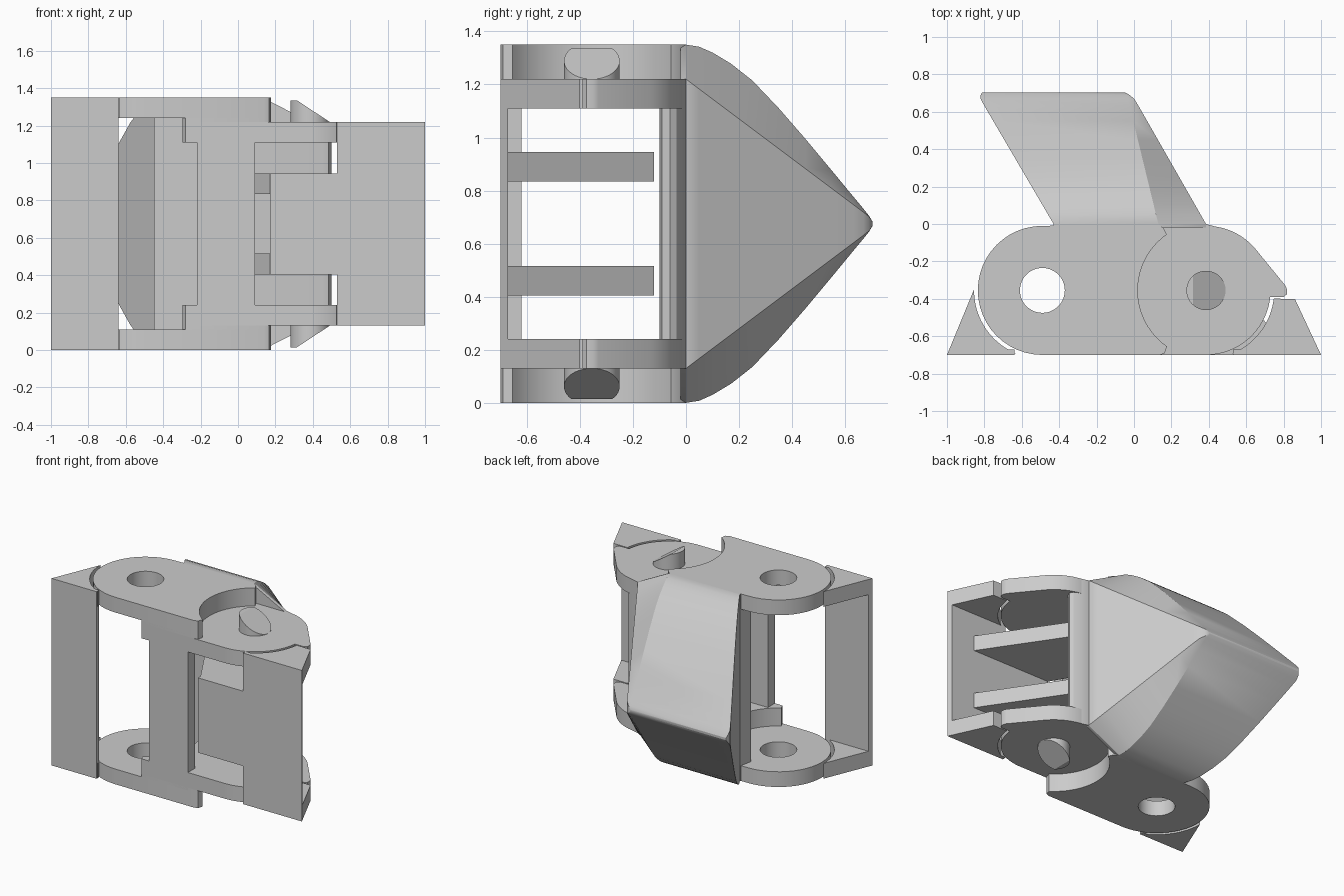
import bpy, bmesh, math
from mathutils import Vector

cube = bpy.data.objects.get("Cube")
if cube:
    bpy.data.objects.remove(cube, do_unlink=True)

H = 1.35                      # overall height; the link is symmetric about H / 2
LEFT = (-0.49, -0.355)        # hinge axes
RIGHT = (0.385, -0.355)
R, GAP = 0.345, 0.365         # lug radius and clearance radius


def arc(c, r, a0, a1, n=24):
    angles = [math.radians(a0 + (a1 - a0) * i / n) for i in range(n + 1)]
    return [(c[0] + r * math.cos(a), c[1] + r * math.sin(a)) for a in angles]


def finish(name, bm, angle=25):
    bmesh.ops.remove_doubles(bm, verts=bm.verts, dist=0.0005)
    bmesh.ops.recalc_face_normals(bm, faces=bm.faces)
    mesh = bpy.data.meshes.new(name)
    bm.to_mesh(mesh)
    bm.free()
    obj = bpy.data.objects.new(name, mesh)
    bpy.context.collection.objects.link(obj)
    bpy.ops.object.select_all(action='DESELECT')
    obj.select_set(True)
    bpy.context.view_layer.objects.active = obj
    bpy.ops.object.shade_smooth_by_angle(angle=math.radians(angle))
    return obj


def plate(name, outlines, z0, z1):
    """Extrude plan outlines (first is outer, the rest are holes) from z0 to z1."""
    bm = bmesh.new()
    edges = []
    for pts in outlines:
        vs = [bm.verts.new((x, y, z0)) for x, y in pts]
        edges += [bm.edges.new((vs[i - 1], vs[i])) for i in range(len(vs))]
    bmesh.ops.triangle_fill(bm, edges=edges, use_beauty=True, use_dissolve=False)
    out = bmesh.ops.extrude_face_region(bm, geom=bm.faces[:], use_keep_orig=True)
    top = [g for g in out["geom"] if isinstance(g, bmesh.types.BMVert)]
    bmesh.ops.translate(bm, verts=top, vec=(0, 0, z1 - z0))
    return finish(name, bm)


def plate_pair(name, outlines, z0, z1):
    plate("lower_" + name, outlines, z0, z1)
    plate("upper_" + name, outlines, H - z1, H - z0)


def rect(x0, x1, y0, y1):
    return [(x0, y0), (x1, y0), (x1, y1), (x0, y1)]


# Outer lugs with pin holes
right_socket = [(0.14, -0.7), (0.165, -0.69)] + arc(RIGHT, GAP, 235, 125) + [(0.16, -0.025), (0.13, 0.0)]
outer = arc(LEFT, R, 90, 270) + right_socket
plate_pair("outer_lug", [outer, arc(LEFT, 0.12, 0, 352, 44)], 0, 0.11)

# Spacer between the two lug levels
left_socket = arc(LEFT, GAP, 58, -58)
plate_pair("lug_spacer", [left_socket + [(-0.28, -0.7)] + right_socket + [(-0.28, -0.01)]], 0.11, 0.13)

# Inner lugs with hooked nose
hook = [(0.80, -0.39), (0.818, -0.375), (0.818, -0.35), (0.81, -0.33)]
inner = (left_socket + [(-0.28, -0.7)] + arc(RIGHT, R, 270, 354) + hook
         + arc(RIGHT, R, 39, 90) + [(-0.28, -0.01)])
plate_pair("inner_lug", [inner], 0.13, 0.24)

# Front pillar and rear wall of the body
plate("front_pillar", [rect(-0.22, 0.09, -0.7, -0.62)], 0.11, H - 0.11)
rear = [(-0.45, -0.1), (0.45, -0.1), (0.485, -0.09), (0.5, -0.06), (0.485, -0.035),
        (0.45, -0.018), (0.385, 0.0), (-0.43, 0.0)]
plate("rear_wall", [rear], 0.13, H - 0.13)
plate_pair("rear_wall_cap", [[(-0.45, -0.1), (0.1, -0.1), (0.13, 0.0), (-0.43, 0.0)]], 0, 0.13)

# Left front wedge: face plate with two gussets
left_wedge = [(-1, -0.7)] + arc(LEFT, GAP, 247, 179)
plate_pair("left_wedge", [left_wedge], 0, 0.11)
plate("left_face_plate", [[(-1, -0.7), (-0.64, -0.7), (-0.64, -0.67), (-0.987, -0.67)]], 0, H)

# Right front wedge: face plate, tab, gussets
right_wedge = [(0.53, -0.7), (1, -0.7), (0.86, -0.4)] + arc(RIGHT, GAP, -7, -67)
plate_pair("right_wedge", [right_wedge], 0.13, 0.24)
plate("right_face_plate", [[(0.53, -0.7), (1, -0.7), (0.986, -0.67), (0.53, -0.67)]], 0.13, H - 0.13)
plate("face_tab", [rect(0.17, 0.53, -0.7, -0.67)], 0.405, H - 0.405)

# Slanted ribs behind the tab
plate_pair("rib", [[(0.17, -0.67), (0.8, -0.67), (0.43, -0.12), (-0.15, -0.12)]], 0.405, 0.515)

# Pin ends, cut off obliquely
for label, s in (("lower", -1), ("upper", 1)):
    bm = bmesh.new()
    bmesh.ops.create_cone(bm, cap_ends=True, segments=40, radius1=0.105, radius2=0.105, depth=0.185)
    bmesh.ops.translate(bm, verts=bm.verts, vec=(*RIGHT, 1.2425))
    cut = bmesh.ops.bisect_plane(bm, geom=bm.verts[:] + bm.edges[:] + bm.faces[:],
                                 plane_co=(0.315, 0, 1.335), plane_no=Vector((0.115, 0, 0.175)),
                                 clear_outer=True)
    rim = [g for g in cut["geom_cut"] if isinstance(g, bmesh.types.BMEdge)]
    bmesh.ops.holes_fill(bm, edges=[e for e in rim if e.is_boundary], sides=0)
    for v in bm.verts:
        v.co.z = H / 2 + s * (v.co.z - H / 2)
    finish(label + "_pin_end", bm)

# Guide horn: lofted along y, leaning towards -x, closing to a ridge
profile = [(-0.02, 0.675), (0.0, 0.675), (0.05, 0.667), (0.1, 0.645), (0.17, 0.603), (0.25, 0.54),
           (0.35, 0.435), (0.45, 0.32), (0.55, 0.2), (0.63, 0.103), (0.67, 0.055), (0.69, 0.03), (0.703, 0.008)]
bm = bmesh.new()
rings = []
for y, h in profile:
    t = max(y, 0) / 0.7
    tip = 0.03 * max(0, (y - 0.66) / 0.043) ** 2
    left = -0.43 - 0.41 * t + tip
    side = 0.385 - 0.4 * t - tip
    crest = min(0.13 - 0.17 * t, side - 0.008)
    flank = min(0.545 * (1 - t) + 0.02 * t, h * 0.9)
    section = [(left, -h), (crest, -h), (side, -flank), (side, flank), (crest, h), (left, h)]
    rings.append([bm.verts.new((x, y, H / 2 + z)) for x, z in section])
for a, b in zip(rings, rings[1:]):
    for i in range(len(a)):
        bm.faces.new((a[i - 1], a[i], b[i], b[i - 1]))
bm.faces.new(rings[0])
bm.faces.new(rings[-1])
finish("guide_horn", bm, 30)
